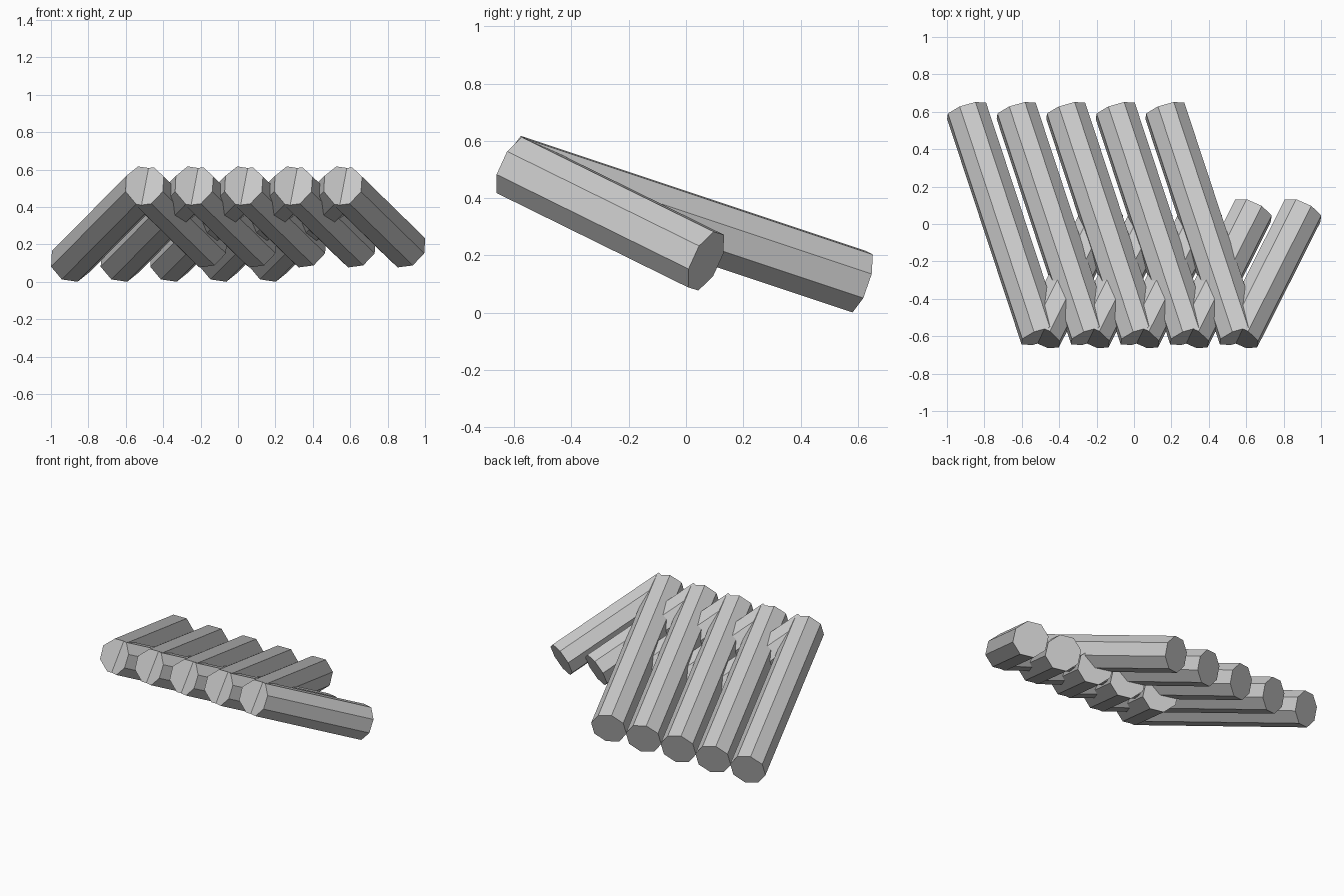
import bpy, bmesh, math
from mathutils import Vector

cube = bpy.data.objects.get("Cube")
if cube:
    bpy.data.objects.remove(cube, do_unlink=True)

# Single pale grey material
grey = bpy.data.materials.new("pale grey")
grey.use_nodes = True
COLOUR = (0.6, 0.6, 0.6, 1)
grey.diffuse_color = COLOUR
grey.node_tree.nodes["Principled BSDF"].inputs["Base Color"].default_value = COLOUR

SIDES, RADIUS = 8, 0.116


def add_log(name, start, end, twist):
    """Octagonal log between two points, with square-cut ends."""
    start, end = Vector(start), Vector(end)
    axis = (end - start).normalized()
    across = axis.cross(Vector((0, 0, 1))).normalized()
    up = across.cross(axis)
    bm = bmesh.new()
    rings = []
    for centre in (start, end):
        ring = []
        for i in range(SIDES):
            a = math.radians(twist) + math.tau * i / SIDES
            ring.append(bm.verts.new(centre + RADIUS * (math.cos(a) * across + math.sin(a) * up)))
        rings.append(ring)
    for i in range(SIDES):
        j = (i + 1) % SIDES
        bm.faces.new((rings[0][i], rings[0][j], rings[1][j], rings[1][i]))
    for ring in rings:
        bm.faces.new(ring)
    bmesh.ops.recalc_face_normals(bm, faces=bm.faces)
    mesh = bpy.data.meshes.new(name)
    bm.to_mesh(mesh)
    bm.free()
    mesh.materials.append(grey)
    bpy.context.collection.objects.link(bpy.data.objects.new(name, mesh))


# Five pairs of logs, each pair sharing its raised front end
for n in range(5):
    x = -0.497 + 0.265 * n
    apex = (x, -0.6, 0.51)
    add_log(f"long_log_{n + 1}", apex, (x - 0.398, 0.605, 0.108), 14)
    add_log(f"short_log_{n + 1}", apex, (x + 0.338, 0.07, 0.18), -15)
